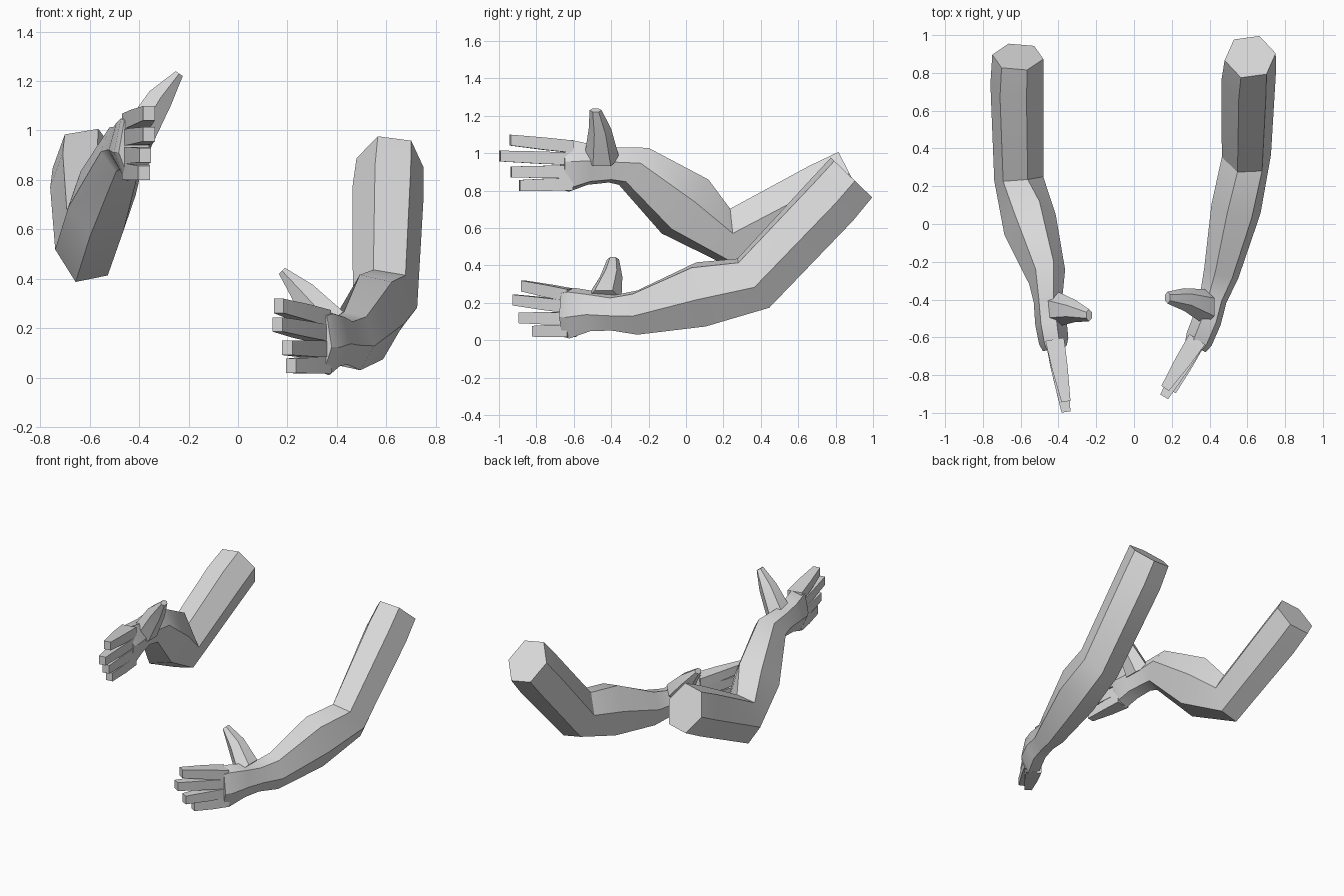
import bpy, bmesh, math
from mathutils import Vector

if "Cube" in bpy.data.objects:
    bpy.data.objects.remove(bpy.data.objects["Cube"])

skin = bpy.data.materials.new("plain grey")
skin.diffuse_color = (0.7, 0.7, 0.7, 1)
skin.use_nodes = True
skin.node_tree.nodes["Principled BSDF"].inputs["Base Color"].default_value = skin.diffuse_color


def loft(name, rings, sides, turn, angle=30):
    """Skin a closed tube through rings of (centre, side vector, up vector)."""
    bm = bmesh.new()
    loops = []
    for c, a, b in rings:
        loop = []
        for k in range(sides):
            t = math.radians(turn) + 2 * math.pi * k / sides
            loop.append(bm.verts.new(c + a * math.cos(t) + b * math.sin(t)))
        loops.append(loop)
    for p, q in zip(loops, loops[1:]):
        for k in range(sides):
            n = (k + 1) % sides
            bm.faces.new((p[k], p[n], q[n], q[k]))
    bm.faces.new(loops[0])
    bm.faces.new(loops[-1])
    bmesh.ops.recalc_face_normals(bm, faces=bm.faces)
    me = bpy.data.meshes.new(name)
    bm.to_mesh(me)
    bm.free()
    me.materials.append(skin)
    me.shade_smooth()
    me.set_sharp_from_angle(angle=math.radians(angle))
    ob = bpy.data.objects.new(name, me)
    bpy.context.collection.objects.link(ob)


def arm_ring(x, y, z, w, h, pitch, yaw):
    p, q = math.radians(pitch), math.radians(yaw)
    side = Vector((math.cos(q), math.sin(q), 0)) * w
    up = Vector((0, -math.sin(p), math.cos(p))) * h * 1.06
    return Vector((x, y, z)), side, up


def finger(name, root, tip):
    root, tip = Vector(root), Vector(tip)
    d = (tip - root).normalized()
    side = Vector((-d.y, d.x, 0)).normalized()
    up = Vector((0, 0, 1))
    r = math.sqrt(2)
    rings = [(root.lerp(tip, t), side * w * r, up * h * r)
             for t, w, h in ((0, .05, .033), (.45, .042, .033), (1, .024, .029))]
    loft(name, rings, 4, 45, 25)


def thumb(name, points):
    pts = [Vector(p) for p in points]
    d = pts[-1] - pts[0]
    up = Vector((-d.z, 0, d.x)).normalized()
    rings = [(p, Vector((0, w, 0)), up * h)
             for p, w, h in zip(pts, (.095, .06, .032), (.08, .06, .02))]
    loft(name, rings, 6, 0)


# Arms from shoulder to knuckles: x, y, z, half width, half height, pitch, yaw
right_arm = [
    (.615, .885, .87, .137, .155, 46, 0),
    (.607, .78, .75, .146, .16, 45, 0),
    (.595, .36, .305, .132, .16, 34, -4),
    (.54, .08, .245, .135, .177, 12, -13),
    (.462, -.26, .148, .096, .12, 5, -18),
    (.42, -.39, .147, .075, .096, 0, -22),
    (.39, -.50, .155, .078, .108, 0, -27),
    (.345, -.61, .145, .075, .137, 0, -28),
    (.325, -.65, .145, .062, .128, 0, -28),
]
left_arm = [
    (-.615, .885, .87, .137, .155, 27, 0),
    (-.62, .73, .793, .142, .158, 27, 0),
    (-.61, .24, .545, .132, .16, 3, 5),
    (-.55, -.005, .715, .142, .185, -38, 14),
    (-.46, -.28, .93, .1, .122, -35, 15),
    (-.455, -.40, .937, .078, .095, -5, 10),
    (-.44, -.52, .94, .085, .11, 0, 10),
    (-.425, -.62, .933, .08, .14, 0, 12),
    (-.42, -.66, .933, .065, .13, 0, 12),
]
loft("right_arm", [arm_ring(*r) for r in right_arm], 6, -9)
loft("left_arm", [arm_ring(*r) for r in left_arm], 6, 9)

# Fingers, from index to little: root z, tip x, tip y, tip z
right_fingers = [(.24, .165, -.87, .29), (.178, .16, -.915, .215),
                 (.115, .2, -.885, .12), (.05, .215, -.81, .048)]
left_fingers = [(1.035, -.36, -.94, 1.07), (.97, -.36, -.995, .985),
                (.9, -.375, -.935, .9), (.835, -.38, -.89, .828)]
for i, label in enumerate(("index", "middle", "ring", "little")):
    z, *tip = right_fingers[i]
    finger("right_" + label + "_finger", (.335, -.61, z), tip)
    z, *tip = left_fingers[i]
    finger("left_" + label + "_finger", (-.42, -.61, z), tip)

# Thumbs: base, knuckle, tip
thumb("right_thumb", [(.375, -.44, .22), (.265, -.40, .34), (.178, -.39, .432)])
thumb("left_thumb", [(-.41, -.45, .97), (-.315, -.46, 1.13), (-.238, -.483, 1.23)])
